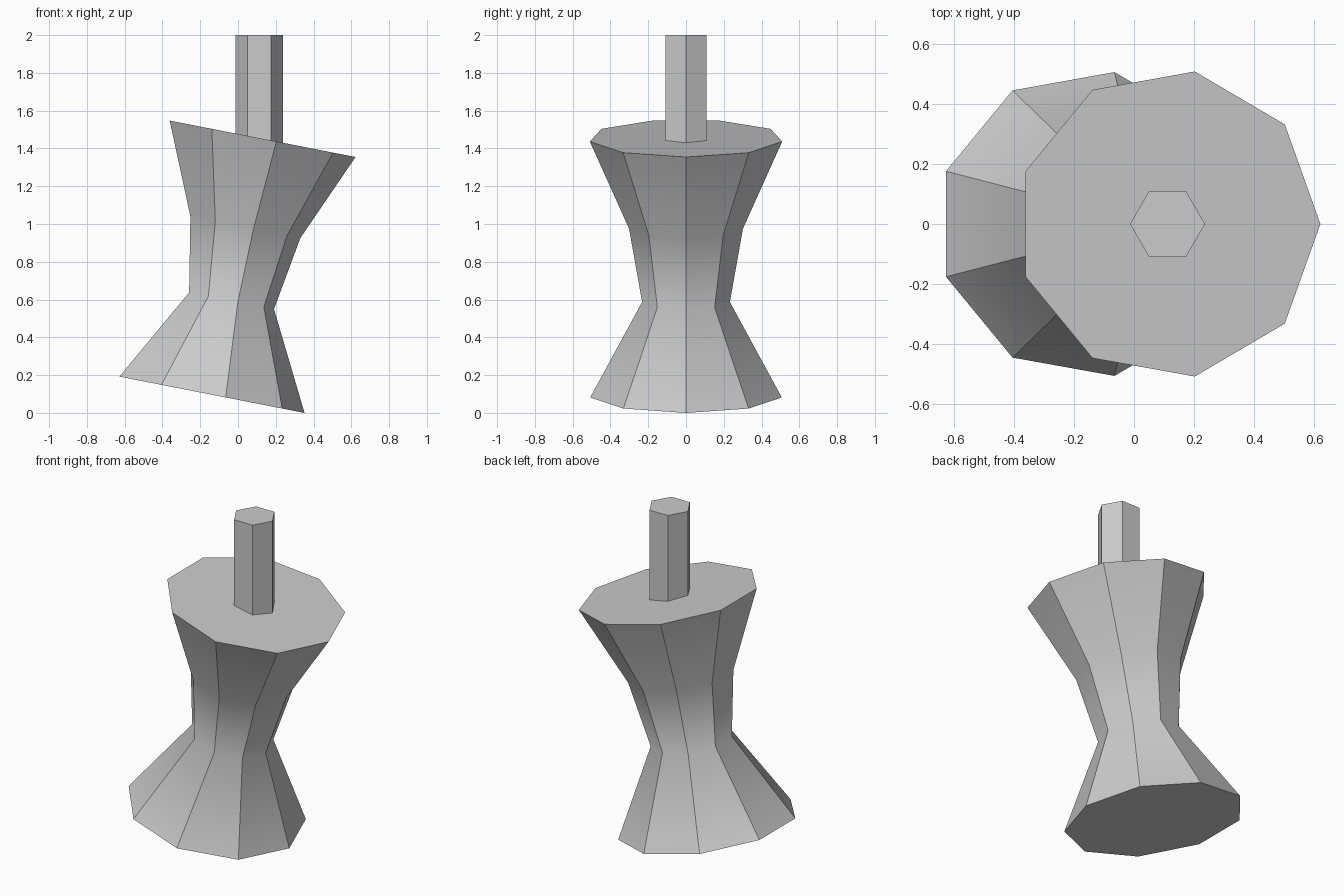
import bpy, bmesh, math

if "Cube" in bpy.data.objects:
    bpy.data.objects.remove(bpy.data.objects["Cube"])

SLOPE = math.radians(11.1)  # tilt of every ring about y


def loft(name, sides, rings, tilt, start=0.0):
    """Skin a stack of polygon rings given as (centre x, centre z, radius)."""
    bm = bmesh.new()
    loops = []
    for cx, cz, r in rings:
        loop = []
        for i in range(sides):
            a = start + 2 * math.pi * i / sides
            u, v = r * math.cos(a), r * math.sin(a)
            loop.append(bm.verts.new((cx + u * math.cos(tilt), v, cz - u * math.sin(tilt))))
        loops.append(loop)
    bm.faces.new(loops[0][::-1])
    bm.faces.new(loops[-1])
    for lo, hi in zip(loops, loops[1:]):
        for i in range(sides):
            j = (i + 1) % sides
            bm.faces.new((lo[i], lo[j], hi[j], hi[i]))
    for f in bm.faces:
        f.smooth = True
    # keep everything sharp except the inner ring edges
    for e in bm.edges:
        e.smooth = any(e.verts[0] in l and e.verts[1] in l for l in loops[1:-1])
    mesh = bpy.data.meshes.new(name)
    bm.to_mesh(mesh)
    bm.free()
    obj = bpy.data.objects.new(name, mesh)
    bpy.context.collection.objects.link(obj)
    return obj


# Leaning nine-sided waisted body
loft("waisted_body", 9, [
    (-0.153, 0.099, 0.515),
    (-0.041, 0.595, 0.236),
    (0.030, 0.985, 0.306),
    (0.115, 1.454, 0.517),
], SLOPE)

# Upright hexagonal stem
loft("stem", 6, [(0.112, 1.40, 0.125), (0.112, 2.0, 0.125)], 0.0)
